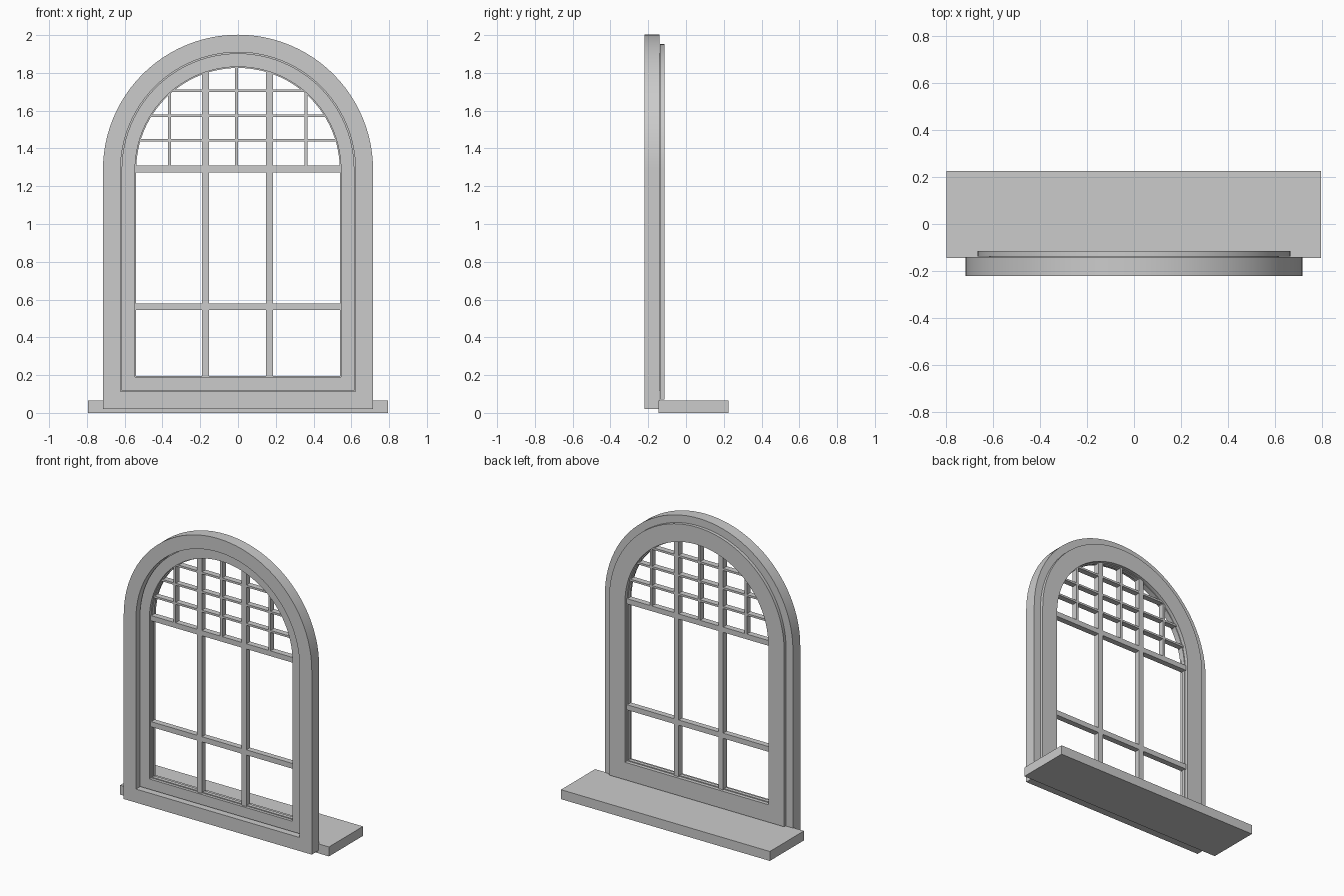
import bpy
import bmesh
from math import pi, sin, cos, sqrt, radians

SPRING = 1.287      # height where the arch begins
OPENING = 0.545     # half width of the glazed opening
ARCH_STEPS = 48
BAR_Y = (-0.172, -0.132)

if "Cube" in bpy.data.objects:
    bpy.data.objects.remove(bpy.data.objects["Cube"])

grey = bpy.data.materials.new("plain_grey")
grey.use_nodes = True
colour = (0.6, 0.6, 0.6, 1)
grey.diffuse_color = colour
grey.node_tree.nodes["Principled BSDF"].inputs["Base Color"].default_value = colour


def finish(bm, name, smooth=False):
    bmesh.ops.recalc_face_normals(bm, faces=bm.faces)
    mesh = bpy.data.meshes.new(name)
    bm.to_mesh(mesh)
    bm.free()
    mesh.materials.append(grey)
    obj = bpy.data.objects.new(name, mesh)
    bpy.context.collection.objects.link(obj)
    if smooth:
        bpy.ops.object.select_all(action='DESELECT')
        obj.select_set(True)
        bpy.context.view_layer.objects.active = obj
        bpy.ops.object.shade_smooth_by_angle(angle=radians(30))
    return obj


def arch_outline(half, y):
    """Arched window outline, offset evenly from the opening."""
    bottom = 0.735 - half
    pts = [(-half, y, bottom), (half, y, bottom)]
    for i in range(ARCH_STEPS + 1):
        a = pi * i / ARCH_STEPS
        pts.append((half * cos(a), y, SPRING + half * sin(a)))
    return pts


def arched_frame(name, section):
    """Sweep a closed (half width, depth) section around the arch."""
    bm = bmesh.new()
    rings = [[bm.verts.new(p) for p in arch_outline(h, y)] for h, y in section]
    for a, b in zip(rings, rings[1:] + rings[:1]):
        for i in range(len(a)):
            j = (i + 1) % len(a)
            bm.faces.new((a[i], a[j], b[j], b[i]))
    return finish(bm, name, True)


def box(name, x, y, z):
    bm = bmesh.new()
    bmesh.ops.create_cube(bm, size=1)
    for v in bm.verts:
        v.co = [r[0] if c < 0 else r[1] for c, r in zip(v.co, (x, y, z))]
    return finish(bm, name)


def arch_reach(d):
    """Distance from the arch centre to the frame, slightly embedded."""
    return sqrt(OPENING ** 2 - d ** 2) + 0.015


def upright(name, x, width, bottom):
    box(name, (x - width / 2, x + width / 2), BAR_Y,
        (bottom, SPRING + arch_reach(x)))


def crossbar(name, z, width):
    reach = arch_reach(max(0, z - SPRING))
    box(name, (-reach, reach), BAR_Y, (z - width / 2, z + width / 2))


# Outer casing
arched_frame("outer_frame", [(0.715, -0.22), (0.622, -0.22),
                             (0.622, -0.14), (0.715, -0.14)])

# Sash with a rear flange and a narrow glazing bead
arched_frame("inner_sash", [
    (OPENING, -0.185), (0.616, -0.185), (0.616, -0.137), (0.665, -0.137),
    (0.665, -0.115), (OPENING, -0.115), (OPENING, -0.14),
    (0.539, -0.14), (0.539, -0.165), (OPENING, -0.165)])

# Main bars
for side, x in (("right", -0.172), ("left", 0.166)):
    upright("main_upright_" + side, x, 0.036, 0.18)
crossbar("transom_bar", 1.291, 0.036)
crossbar("lower_bar", 0.562, 0.036)

# Fine lattice in the arch
for i, x in enumerate((-0.362, -0.007, 0.36)):
    upright(f"lattice_upright_{i + 1}", x, 0.016, 1.3)
for i in range(3):
    crossbar(f"lattice_crossbar_{i + 1}", 1.443 + 0.131 * i, 0.014)

# Sill board
box("sill", (-0.795, 0.793), (-0.145, 0.225), (0, 0.065))
